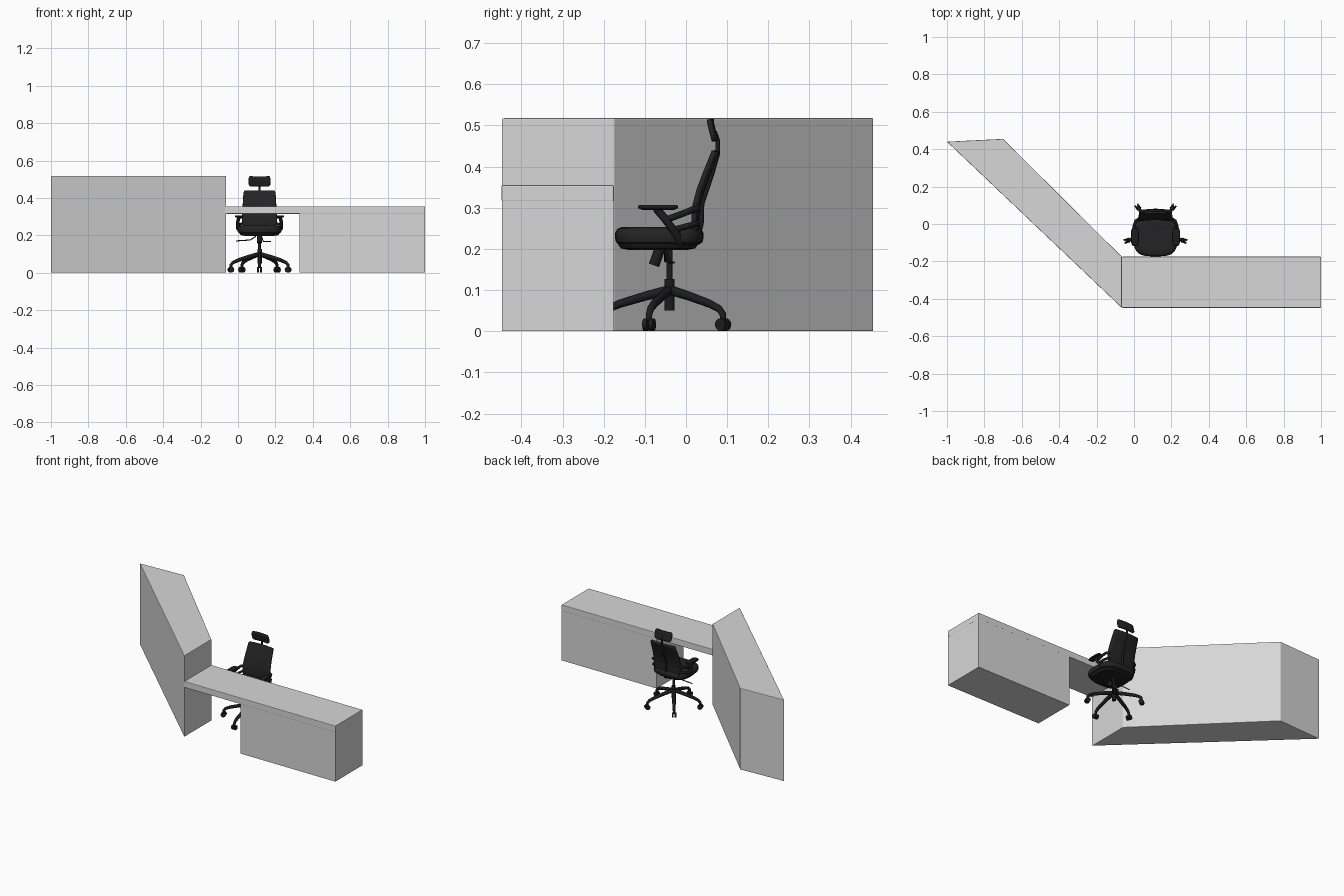
import bpy, bmesh, math
from mathutils import Vector, Matrix

if "Cube" in bpy.data.objects:
    bpy.data.objects.remove(bpy.data.objects["Cube"])


def material(name, v):
    m = bpy.data.materials.new(name)
    m.diffuse_color = (v, v, v, 1)
    m.use_nodes = True
    m.node_tree.nodes["Principled BSDF"].inputs["Base Color"].default_value = m.diffuse_color
    return m


GREY = material("light grey laminate", 0.68)
BLACK = material("black plastic", 0.012)
FABRIC = material("dark fabric", 0.017)
CX, CY = 0.115, -0.04          # chair column position


def finish(name, bm, mat, smooth=True):
    bmesh.ops.recalc_face_normals(bm, faces=bm.faces)
    me = bpy.data.meshes.new(name)
    bm.to_mesh(me)
    bm.free()
    ob = bpy.data.objects.new(name, me)
    bpy.context.collection.objects.link(ob)
    me.materials.append(mat)
    if smooth:
        activate(ob)
        bpy.ops.object.shade_smooth_by_angle(angle=math.radians(40))
    return ob


def activate(ob):
    bpy.ops.object.select_all(action='DESELECT')
    ob.select_set(True)
    bpy.context.view_layer.objects.active = ob


def loft(name, rings, mat, smooth=True):
    bm = bmesh.new()
    vs = [[bm.verts.new(p) for p in r] for r in rings]
    n = len(vs[0])
    for a, b in zip(vs, vs[1:]):
        for i in range(n):
            bm.faces.new((a[i], a[(i + 1) % n], b[(i + 1) % n], b[i]))
    bm.faces.new(vs[0][::-1])
    bm.faces.new(vs[-1])
    return finish(name, bm, mat, smooth)


def prism(name, pts, z0, z1, mat):
    return loft(name, [[(x, y, z) for x, y in pts] for z in (z0, z1)], mat, False)


def bevel(ob, width, segments=2):
    m = ob.modifiers.new("soft edges", 'BEVEL')
    m.width, m.segments = width, segments
    return ob


def superellipse(cx, cy, rx, ry, z, p=4, n=40):
    pts = []
    for i in range(n):
        a = 2 * math.pi * i / n
        c, s = math.cos(a), math.sin(a)
        pts.append((cx + rx * math.copysign(abs(c) ** (2 / p), c),
                    cy + ry * math.copysign(abs(s) ** (2 / p), s), z))
    return pts


def tube(name, pts, radius, mat=BLACK, taper=1.0):
    cu = bpy.data.curves.new(name, 'CURVE')
    cu.dimensions = '3D'
    cu.bevel_depth, cu.bevel_resolution, cu.use_fill_caps = radius, 2, True
    sp = cu.splines.new('POLY')
    sp.points.add(len(pts) - 1)
    for i, p in enumerate(pts):
        sp.points[i].co = (*p, 1)
        sp.points[i].radius = 1 + (taper - 1) * i / (len(pts) - 1)
    ob = bpy.data.objects.new(name, cu)
    bpy.context.collection.objects.link(ob)
    cu.materials.append(mat)
    activate(ob)
    bpy.ops.object.convert(target='MESH')
    bpy.ops.object.shade_smooth_by_angle(angle=math.radians(50))


def cylinder(name, a, b, r, mat=BLACK, n=20):
    a, b = Vector(a), Vector(b)
    bm = bmesh.new()
    rot = (b - a).to_track_quat('Z', 'Y').to_matrix().to_4x4()
    bmesh.ops.create_cone(bm, cap_ends=True, segments=n, radius1=r, radius2=r,
                          depth=(b - a).length,
                          matrix=Matrix.Translation((a + b) / 2) @ rot)
    finish(name, bm, mat)


def panel(name, prof, half, bow, thick, mat, cols=12):
    """Curved upright panel: prof is (y, z, width factor), edges bow forward."""
    bm = bmesh.new()
    rows = []
    for y, z, w in prof:
        ts = [2 * i / cols - 1 for i in range(cols + 1)]
        rows.append([bm.verts.new((CX + half * w * t, y - bow * t * t, z)) for t in ts])
    for a, b in zip(rows, rows[1:]):
        for i in range(cols):
            bm.faces.new((a[i], a[i + 1], b[i + 1], b[i]))
    ob = finish(name, bm, mat)
    s = ob.modifiers.new("thickness", 'SOLIDIFY')
    s.thickness, s.offset = thick, 0


# Counters
bevel(prism("tall_angled_counter", [(-1, 0.44), (-0.065, -0.448), (-0.065, -0.175), (-0.70, 0.455)],
            0, 0.518, GREY), 0.003)
bevel(prism("desk_top", [(-0.065, -0.448), (1, -0.448), (1, -0.175), (-0.065, -0.175)],
            0.315, 0.355, GREY), 0.003)
prism("desk_pedestal", [(0.33, -0.447), (0.999, -0.447), (0.999, -0.176), (0.33, -0.176)],
      0, 0.316, GREY)

# Five-star base with twin-wheel casters
for k in range(5):
    a = math.radians(-90 + 72 * k)
    d, t = Vector((math.cos(a), math.sin(a), 0)), Vector((-math.sin(a), math.cos(a), 0))
    o = Vector((CX, CY, 0))
    tube(f"base_leg_{k}", [o + d * r + Vector((0, 0, z)) for r, z in
                           ((0.005, 0.099), (0.06, 0.085), (0.12, 0.067), (0.148, 0.055), (0.16, 0.042), (0.161, 0.026))],
         0.012, BLACK, 0.6)
    c = o + d * 0.161 + Vector((0, 0, 0.016))
    for s in (-1, 1):
        cylinder(f"caster_wheel_{k}_{s}", c + t * s * 0.003, c + t * s * 0.013, 0.015)

# Column, tilt mechanism, levers
cylinder("column_sleeve", (CX, CY, 0.05), (CX, CY, 0.127), 0.012)
cylinder("gas_lift", (CX, CY, 0.12), (CX, CY, 0.205), 0.0075)
cylinder("tension_knob", (CX, -0.078, 0.16), (CX, -0.062, 0.205), 0.013)
tube("height_lever", [(CX - 0.02, -0.05, 0.195), (CX - 0.05, -0.05, 0.175), (CX - 0.125, -0.05, 0.17)], 0.003)
tube("tilt_lever", [(CX + 0.01, -0.05, 0.195), (CX + 0.02, -0.04, 0.167), (CX + 0.06, -0.03, 0.167)], 0.003)

# Seat pan and cushion
loft("seat_pan", [superellipse(CX, -0.068, 0.108 * s, 0.098 * s, z, 3.2)
                  for s, z in ((0.7, 0.197), (0.92, 0.201), (1, 0.212), (1, 0.225))], BLACK)
loft("seat_cushion", [superellipse(CX, -0.065, 0.117 * s, 0.108 * s, z, 3.4)
                      for s, z in ((0.88, 0.21), (0.97, 0.216), (1, 0.228), (0.99, 0.24),
                                   (0.94, 0.249), (0.84, 0.253), (0.5, 0.25))], FABRIC)

# Backrest, spine and headrest
panel("backrest", [(0.030, 0.225, 0.9), (0.028, 0.25, 1.02), (0.027, 0.28, 1.06), (0.030, 0.308, 1.06), (0.040, 0.345, 1.03),
                   (0.053, 0.38, 1.0), (0.066, 0.412, 0.98), (0.074, 0.432, 0.96), (0.076, 0.438, 0.92)],
      0.088, 0.008, 0.012, FABRIC)
tube("back_spine", [(CX, -0.01, 0.21), (CX, 0.025, 0.22), (CX, 0.036, 0.26), (CX, 0.038, 0.31), (CX, 0.062, 0.38),
                    (CX, 0.077, 0.43), (CX, 0.077, 0.465), (CX, 0.07, 0.485)], 0.008, BLACK, 0.6)
panel("headrest", [(0.074, 0.462, 0.9), (0.072, 0.470, 1), (0.067, 0.488, 1.02), (0.063, 0.505, 1),
                   (0.062, 0.515, 0.92)], 0.057, 0.006, 0.011, FABRIC)

# Armrests, mirrored left and right
for side, s in (("left", -1), ("right", 1)):
    x = lambda v: CX + s * v
    pad = loft(f"{side}_arm_pad", [superellipse(x(0.11), -0.068, 0.021 * k, 0.049 * k, z, 4, 24)
                                   for k, z in ((0.8, 0.295), (1, 0.299), (1, 0.303), (0.92, 0.307))], BLACK)
    tube(f"{side}_arm_post", [(x(0.11), -0.072, 0.298), (x(0.116), -0.05, 0.272),
                              (x(0.116), -0.025, 0.238), (x(0.1), -0.015, 0.215)], 0.010)
    tube(f"{side}_upper_arm_bar", [(x(0.116), -0.045, 0.272), (x(0.115), -0.01, 0.285),
                                   (x(0.105), 0.018, 0.296), (x(0.085), 0.03, 0.298)], 0.008)
    tube(f"{side}_lower_arm_bar", [(x(0.116), -0.03, 0.247), (x(0.113), 0.0, 0.255),
                                   (x(0.1), 0.022, 0.261), (x(0.085), 0.028, 0.262)], 0.007)
